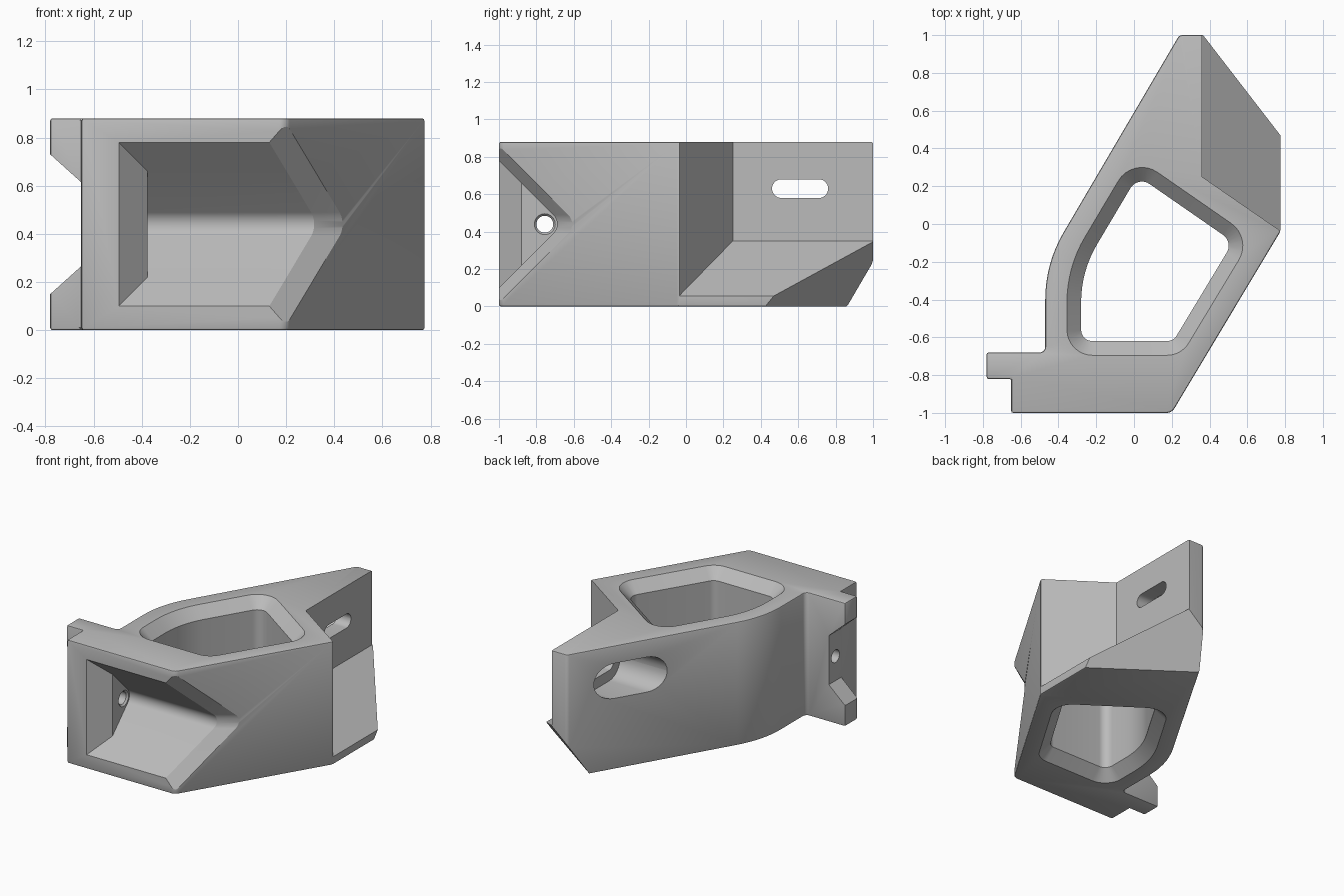
import bpy, bmesh, math
from mathutils import Vector

cube = bpy.data.objects.get("Cube")
if cube:
    bpy.data.objects.remove(cube, do_unlink=True)

HEIGHT = 0.88
MID = HEIGHT / 2

grey = bpy.data.materials.new("plain grey")
grey.use_nodes = True
grey.diffuse_color = (0.5, 0.5, 0.5, 1)
grey.node_tree.nodes["Principled BSDF"].inputs["Base Color"].default_value = (0.5, 0.5, 0.5, 1)


def rounded(corners, grow=0.0, steps=8):
    """Polygon of (a, b, radius) corners with filleted corners."""
    out = []
    for i, (a, b, r) in enumerate(corners):
        p = Vector((a, b))
        if r == 0:
            out.append(p)
            continue
        u = (Vector(corners[i - 1][:2]) - p).normalized()
        v = (Vector(corners[(i + 1) % len(corners)][:2]) - p).normalized()
        half = u.angle(v) / 2
        t = r / math.tan(half)
        c = p + (u + v).normalized() * (r / math.sin(half))
        d0 = (p + u * t - c).normalized()
        d1 = (p + v * t - c).normalized()
        out += [c + d0.slerp(d1, k / steps) * (r + grow) for k in range(steps + 1)]
    return out


def loft(name, loops, start_caps=None):
    """Closed solid skinned through loops of matching points."""
    bm = bmesh.new()
    rings = [[bm.verts.new(p) for p in loop] for loop in loops]
    n = len(rings[0])
    for r0, r1 in zip(rings, rings[1:]):
        for i in range(n):
            j = (i + 1) % n
            bm.faces.new((r0[i], r0[j], r1[j], r1[i]))
    for cap in start_caps or [range(n)]:
        bm.faces.new([rings[0][i] for i in cap])
    bm.faces.new(rings[-1])
    bmesh.ops.recalc_face_normals(bm, faces=bm.faces)
    mesh = bpy.data.meshes.new(name)
    bm.to_mesh(mesh)
    bm.free()
    mesh.materials.append(grey)
    obj = bpy.data.objects.new(name, mesh)
    bpy.context.collection.objects.link(obj)
    return obj


def along_z(poly, z):
    return [(p.x, p.y, z) for p in poly]


def along_x(poly, x):
    return [(x, p.x, p.y) for p in poly]


def apply(mod):
    bpy.context.view_layer.objects.active = body
    bpy.ops.object.modifier_apply(modifier=mod.name)


def cut(cutter):
    cutter.hide_render = True
    mod = body.modifiers.new("cut", 'BOOLEAN')
    mod.operation = 'DIFFERENCE'
    mod.solver = 'EXACT'
    mod.object = cutter
    apply(mod)
    bpy.data.objects.remove(cutter, do_unlink=True)


# Main block with softened edges
plan = rounded([
    (-0.65, -1, 0), (0.2, -1, 0.05), (0.775, -0.04, 0), (0.775, 1, 0),
    (0.24, 1, 0.03), (-0.47, -0.21, 0.7), (-0.47, -0.68, 0.03),
    (-0.78, -0.68, 0), (-0.78, -0.82, 0), (-0.65, -0.82, 0)])
body = loft("bracket_body", [along_z(plan, 0), along_z(plan, HEIGHT)])
bevel = body.modifiers.new("soft_edges", 'BEVEL')
bevel.width = 0.01
bevel.segments = 2
bevel.limit_method = 'ANGLE'
apply(bevel)

# Step behind the side corner, with a sloping floor
step = [(0.36, 0.25), (1.0, -0.192), (1.0, 1.3), (0.36, 1.3)]
cut(loft("step_cutter", [
    [(x, y, 0.35 - 0.707 * (x - 0.36)) for x, y in step],
    [(x, y, 1.2) for x, y in step]]))

# Slanted cut under the tail
bpy.ops.mesh.primitive_cube_add(size=3)
under = bpy.context.object
normal = Vector((0.14, 0.197, -0.163)).normalized()
under.rotation_euler = normal.to_track_quat('Z', 'Y').to_euler()
under.location = Vector((0.16, 0.86, 0)) + normal * 1.5
bpy.context.view_layer.update()
cut(under)

# Vertical window with flared rims
window = [(-0.28, -0.62, 0.06), (0.208, -0.62, 0.06), (0.525, -0.095, 0.07),
          (0.02, 0.255, 0.07), (-0.28, -0.25, 0.6)]
FLARE = 0.075
cut(loft("window_cutter", [
    along_z(rounded(window, grow), z) for z, grow in (
        (-0.02, FLARE + 0.02), (FLARE, 0), (HEIGHT - FLARE, 0), (HEIGHT + 0.02, FLARE + 0.02))]))

# V-shaped front pocket, flared where it leaves the slanted side
TIP = -0.66
vee = rounded([(-1.1, MID - 0.44, 0), (-0.88, MID - 0.22, 0), (TIP, MID, 0.07),
               (-0.88, MID + 0.22, 0), (-1.1, MID + 0.44, 0)], steps=14)


def side_x(y):
    return 0.2 + (y + 1) * 0.599


def pocket_loop(shift, inset):
    return [(side_x(p.x + shift) - inset, p.x + shift, p.y) for p in vee]


last = len(vee) - 1
cut(loft("pocket_cutter", [
    [(min(-0.375, p.x + 0.505), p.x, p.y) for p in vee],
    pocket_loop(0, 0.07), pocket_loop(0.08, 0), pocket_loop(0.12, -0.035)],
    [range(1, last), (0, 1, last - 1, last)]))

# Notch that splits the side tab
notch = [(-0.652, 0.265), (-0.652, 0.615), (-0.83, 0.775), (-0.83, 0.105)]
cut(loft("notch_cutter", [[(x, y, z) for x, z in notch] for y in (-0.9, -0.6)]))


# Screw hole between pocket and notch
def ring(x, r):
    angles = [math.tau * k / 32 for k in range(32)]
    return [(x, -0.755 + r * math.cos(a), MID + r * math.sin(a)) for a in angles]


cut(loft("screw_cutter", [ring(-0.9, 0.045), ring(-0.387, 0.045),
                          ring(-0.375, 0.056), ring(-0.3, 0.056)]))

# Slot through the tail with a wider recess on the outer wall
slot = [(y, z, 0.0499) for y, z in ((0.46, 0.58), (0.76, 0.58), (0.76, 0.68), (0.46, 0.68))]
cut(loft("slot_cutter", [
    along_x(rounded(slot, grow), x) for x, grow in (
        (-0.4, 0.075), (0.25, 0.075), (0.25, 0), (0.5, 0))]))

# Shading
bpy.ops.object.select_all(action='DESELECT')
body.select_set(True)
bpy.context.view_layer.objects.active = body
bpy.ops.object.shade_smooth_by_angle(angle=math.radians(25))
